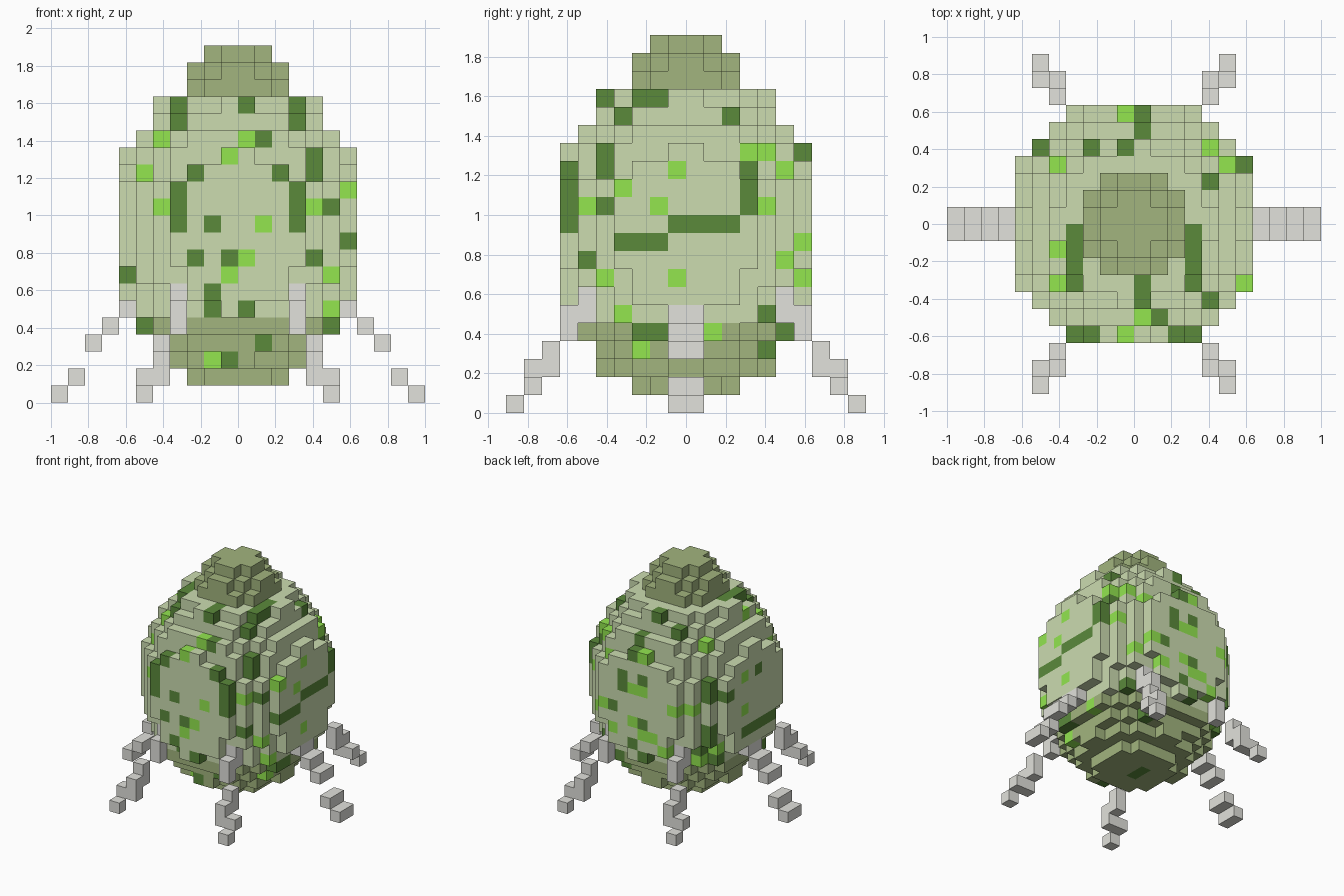
import bpy, bmesh, random
from mathutils import Vector

if "Cube" in bpy.data.objects:
    bpy.data.objects.remove(bpy.data.objects["Cube"])

V = 2 / 22  # edge length of one cube


def material(name, hexcode):
    m = bpy.data.materials.new(name)
    srgb = [int(hexcode[n:n + 2], 16) / 255 for n in (0, 2, 4)]
    m.diffuse_color = [c / 12.92 if c < 0.04 else ((c + 0.055) / 1.055) ** 2.4
                       for c in srgb] + [1]
    m.use_nodes = True
    m.node_tree.nodes["Principled BSDF"].inputs["Base Color"].default_value = m.diffuse_color
    return m


LIGHT, OLIVE, DARK, BRIGHT, GREY = range(5)
MATS = [material("pale_green", "CCDCB0"), material("olive_green", "A2B57E"),
        material("dark_green", "5B8A3B"), material("bright_green", "93E64F"),
        material("light_grey", "E2E2DC")]

# Egg: squared radius, in cubes, of each round layer from layer 1 upward
RADII = [10, 22, 28, 38, 43.5, 49, 52.6, 55, 57, 57.5, 57, 55, 50, 43.5, 37,
         28, 21, 10, 7, 3]
body = {}
for k, r2 in enumerate(RADII, 1):
    for i in range(-7, 7):
        for j in range(-7, 7):
            if (i + .5) ** 2 + (j + .5) ** 2 <= r2:
                body[i, j, k] = OLIVE if k <= 4 or k >= 18 else LIGHT

# Legs: four bent corner legs and two wide side legs
legs = {}
CORNER = [(5, 9, 0), (5, 8, 1), (4, 8, 1), (4, 8, 2), (4, 7, 2), (4, 7, 3),
          (3, 6, 4), (3, 6, 5), (3, 5, 5), (3, 5, 6)]
SIDE = [(10, 0, 0), (9, 0, 1), (8, 0, 3), (7, 0, 4), (6, 0, 5)]
for a, b, k in CORNER + SIDE:
    for i in (a, -1 - a):
        for j in (b, -1 - b):
            legs[i, j, k] = GREY
            body.pop((i, j, k), None)

# Rays toward the egg from each side: (column, row, depth) -> cube
SIDES = {
    "front": lambda a, b, d: (a, d - 7, b),
    "back": lambda a, b, d: (a, 6 - d, b),
    "right": lambda a, b, d: (6 - d, a, b),
    "left": lambda a, b, d: (d - 7, a, b),
    "top": lambda a, b, d: (a, b, 20 - d),
    "bottom": lambda a, b, d: (a, b, d),
}


def hit(side, a, b):
    """First cube of the egg met from one side."""
    for d in range(20):
        c = SIDES[side](a, b, d)
        if c in body:
            return c


def spots(side, colour, rows):
    """Colour the cubes met from one side, given as row: columns."""
    for b, cols in rows.items():
        for a in cols:
            c = hit(side, a, b)
            if c:
                body[c] = colour


# Loose spots on the rounded back left flank only
random.seed(4)
for side in ("back", "left"):
    for b in range(3, 17):
        for a in list(range(-7, -4)) + list(range(4, 7)):
            c = hit(side, a, b)
            pick = random.random()
            if c and pick < .24 and c not in (hit("front", c[0], c[2]),
                                              hit("right", c[1], c[2]),
                                              hit("top", c[0], c[1])):
                body[c] = DARK if pick < .14 else BRIGHT

# Spots placed side by side
spots("back", DARK, {12: [-1, 1], 11: [1, -6], 9: [2], 8: [-1], 6: [0]})
spots("back", BRIGHT, {11: [-1, 0], 8: [0], 7: [-2, -1, 2]})
spots("left", DARK, {12: [-1], 7: range(-3, 2)})
spots("left", BRIGHT, {12: [1], 9: [1]})
spots("bottom", DARK, {-1: [-1], 0: [-1]})
spots("top", DARK, {6: [0], 5: [0], 4: [-6, -3, -1], 3: [6], 2: [4],
                    -1: [-4, 3], -2: [-4, 3], -3: [-4, 3], -4: [-4, 0, 3],
                    -5: [0, 4], -6: [1], -7: [-4, -3, 2, 3]})
spots("top", BRIGHT, {6: [-1], 4: [4], 3: [-5, 5], -2: [-5], -4: [-5],
                      -6: [0], -7: [-1]})
spots("right", DARK, {17: [-5, -3, -2], 16: [-4, 2], 14: [-5, 6],
                      13: [-7, -5, 3], 11: [-7, -5, 3],
                      10: [-7, -1, 0, 1, 2], 9: [-4, -3, -2], 8: [-6],
                      5: [4], 4: [-3, -2, 5], 3: [4]})
spots("right", BRIGHT, {14: [3, 4], 13: [-1, 5], 12: [-4], 11: [-6, -2, 4],
                        9: [6], 8: [5], 7: [-5, -1], 5: [-4], 4: [1],
                        3: [-3]})
spots("front", DARK, {17: [-4, 0, 3], 16: [-4, 3], 15: [1], 14: [4],
                      13: [-3, 2, 4], 11: [-4, 3, 5], 10: [-4, -2, 3],
                      9: [6], 8: [-3, -1, 4], 6: [-2], 5: [-2, 0],
                      4: [-6, 5], 3: [1], 2: [-1]})
spots("front", BRIGHT, {15: [-5, 0], 14: [-1], 13: [-6], 11: [-5, 4],
                        10: [1], 8: [0], 7: [-1, 5], 5: [5], 2: [-2]})


def build(name, cells, palette):
    """Mesh the outer faces of a set of cubes."""
    bm = bmesh.new()
    verts = {}

    def vert(p):
        if p not in verts:
            verts[p] = bm.verts.new(Vector(p) * V)
        return verts[p]

    for c, colour in cells.items():
        for axis in range(3):
            u, w = (axis + 1) % 3, (axis + 2) % 3
            for s in (0, 1):
                n = list(c)
                n[axis] += 2 * s - 1
                if tuple(n) in body or tuple(n) in legs:
                    continue
                ring = []
                for du, dw in ((0, 0), (1, 0), (1, 1), (0, 1)):
                    p = list(c)
                    p[axis] += s
                    p[u] += du
                    p[w] += dw
                    ring.append(vert(tuple(p)))
                f = bm.faces.new(ring if s else ring[::-1])
                f.material_index = palette.index(colour)
    me = bpy.data.meshes.new(name)
    bm.to_mesh(me)
    bm.free()
    for colour in palette:
        me.materials.append(MATS[colour])
    bpy.context.collection.objects.link(bpy.data.objects.new(name, me))


# Separate the egg into base, shell and cap, then add each leg
build("egg_base", {c: m for c, m in body.items() if c[2] <= 4},
      [OLIVE, DARK, BRIGHT])
build("egg_shell", {c: m for c, m in body.items() if 5 <= c[2] <= 17},
      [LIGHT, DARK, BRIGHT])
build("egg_cap", {c: m for c, m in body.items() if c[2] >= 18},
      [OLIVE, DARK, BRIGHT])
for sx, xname in ((0, "left"), (1, "right")):
    for part, low, high in (("front", -20, -2), ("side", -1, 0),
                            ("back", 1, 20)):
        build(f"{xname}_{part}_leg",
              {c: m for c, m in legs.items()
               if (c[0] >= 0) == bool(sx) and low <= c[1] <= high}, [GREY])
